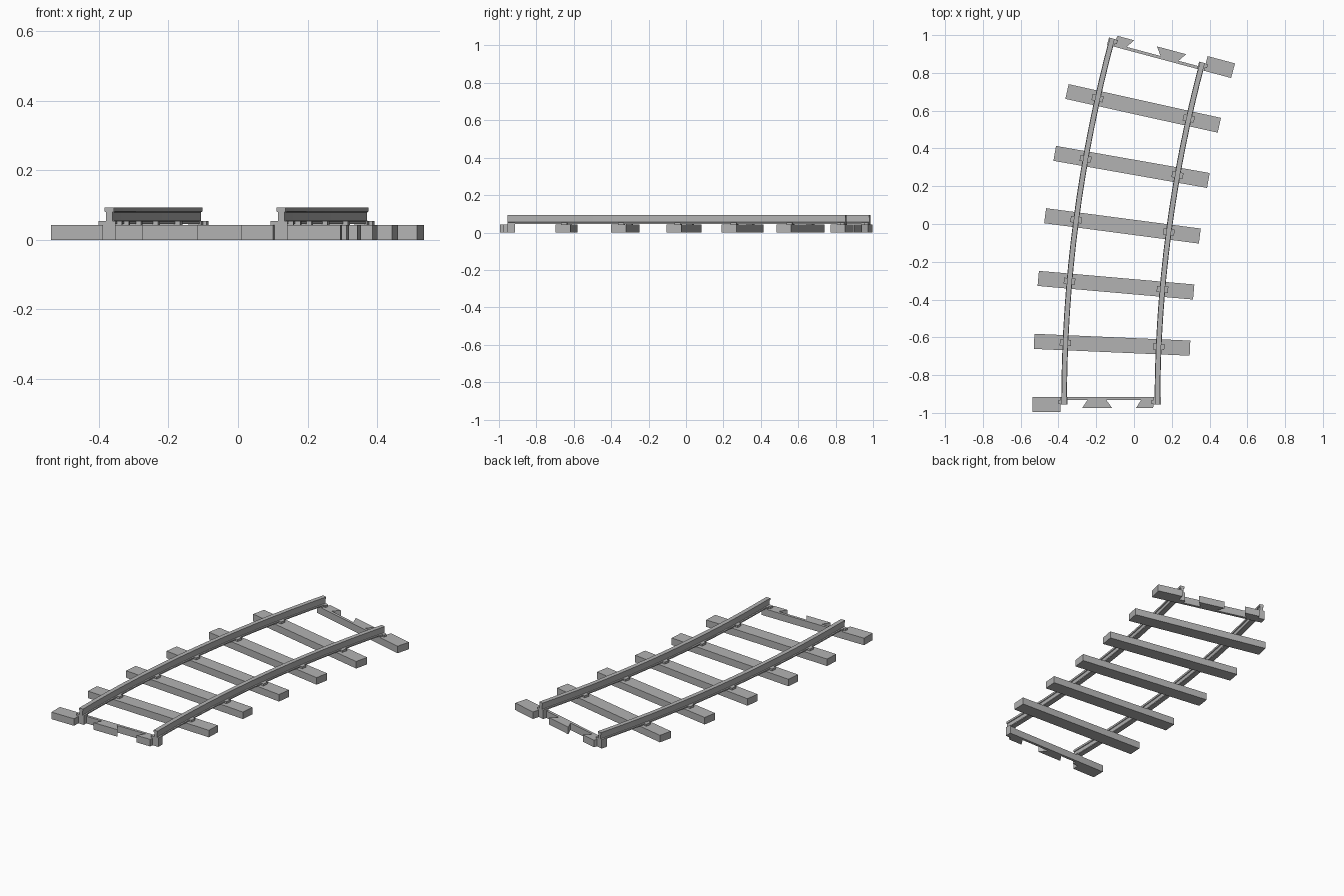
import bpy
import bmesh
from math import radians, sin, cos, pi
from mathutils import Matrix, Vector

cube = bpy.data.objects.get("Cube")
if cube:
    bpy.data.objects.remove(cube, do_unlink=True)

# Curve of the track: centre line radius, total angle and half gauge
R = 7.24
SWEEP = radians(15)
GAUGE = 0.247
CX, CY = 7.117, -0.955
TIE_TOP = 0.042
CHAIR_TOP = 0.054

grey = bpy.data.materials.new("track_grey")
grey.use_nodes = True
colour = (0.45, 0.45, 0.45, 1)
grey.diffuse_color = colour
grey.node_tree.nodes["Principled BSDF"].inputs["Base Color"].default_value = colour


def place(angle, flip=False):
    """Local frame on the centre line: x across the track, y along it."""
    pos = Vector((CX - R * cos(angle), CY + R * sin(angle), 0))
    turn = pi if flip else 0
    return Matrix.Translation(pos) @ Matrix.Rotation(turn - angle, 4, "Z")


def finish(name, bm, matrix=Matrix()):
    bmesh.ops.recalc_face_normals(bm, faces=bm.faces)
    mesh = bpy.data.meshes.new(name)
    bm.to_mesh(mesh)
    bm.free()
    mesh.materials.append(grey)
    obj = bpy.data.objects.new(name, mesh)
    obj.matrix_world = matrix
    bpy.context.collection.objects.link(obj)
    return obj


def prism(name, outline, z0, z1, matrix):
    """Extrude a flat outline upwards."""
    bm = bmesh.new()
    face = bm.faces.new([bm.verts.new((x, y, z0)) for x, y in outline])
    new = bmesh.ops.extrude_face_region(bm, geom=[face])["geom"]
    verts = [v for v in new if isinstance(v, bmesh.types.BMVert)]
    bmesh.ops.translate(bm, verts=verts, vec=(0, 0, z1 - z0))
    return finish(name, bm, matrix)


def box(name, x0, x1, y0, y1, z0, z1, matrix):
    return prism(name, [(x0, y0), (x1, y0), (x1, y1), (x0, y1)], z0, z1, matrix)


def rail(name, offset, steps=16):
    """Sweep an I-shaped section along the arc."""
    half = [(0.015, 0.046), (0.015, 0.053), (0.009, 0.055),
            (0.009, 0.079), (0.013, 0.081), (0.013, 0.093)]
    section = half + [(-x, z) for x, z in reversed(half)]
    bm = bmesh.new()
    rings = []
    for i in range(steps + 1):
        m = place(SWEEP * i / steps)
        rings.append([bm.verts.new(m @ Vector((offset + x, 0, z))) for x, z in section])
    n = len(section)
    for a, b in zip(rings, rings[1:]):
        for j in range(n):
            k = (j + 1) % n
            bm.faces.new((a[j], a[k], b[k], b[j]))
    bm.faces.new(rings[0])
    bm.faces.new(rings[-1])
    return finish(name, bm)


# Rails
rail("outer_rail", -GAUGE)
rail("inner_rail", GAUGE)

# Cross ties with a rail chair under each rail
for i in range(1, 6):
    m = place(SWEEP * i / 6)
    box(f"tie_{i}", -0.413, 0.413, -0.04, 0.04, 0, TIE_TOP, m)
    for side, s in (("outer", -GAUGE), ("inner", GAUGE)):
        box(f"{side}_chair_{i}", s - 0.03, s + 0.03, -0.016, 0.016,
            TIE_TOP, CHAIR_TOP, m)

# Interlocking end pieces, the same at both ends after a half turn
for end, m in (("front", place(0)), ("back", place(SWEEP, True))):
    box(f"{end}_end_block", -0.415, -0.265, -0.04, 0.04, 0, TIE_TOP, m)
    box(f"{end}_end_bar", -0.24, 0.24, 0.024, 0.04, 0, TIE_TOP, m)
    prism(f"{end}_dovetail", [(-0.152, -0.02), (0.008, -0.02),
                              (-0.025, 0.025), (-0.122, 0.025)], 0, TIE_TOP, m)
    prism(f"{end}_half_dovetail", [(0.133, -0.02), (0.224, -0.02),
                                   (0.232, 0.025), (0.162, 0.025)], 0, TIE_TOP, m)
    for side, s in (("left", -GAUGE), ("right", GAUGE)):
        box(f"{end}_{side}_rail_foot", s - 0.02, s + 0.018, 0, 0.04, 0, CHAIR_TOP, m)
        box(f"{end}_{side}_rail_tab", s - 0.031, s - 0.014, 0.002, 0.022,
            0.03, CHAIR_TOP, m)
